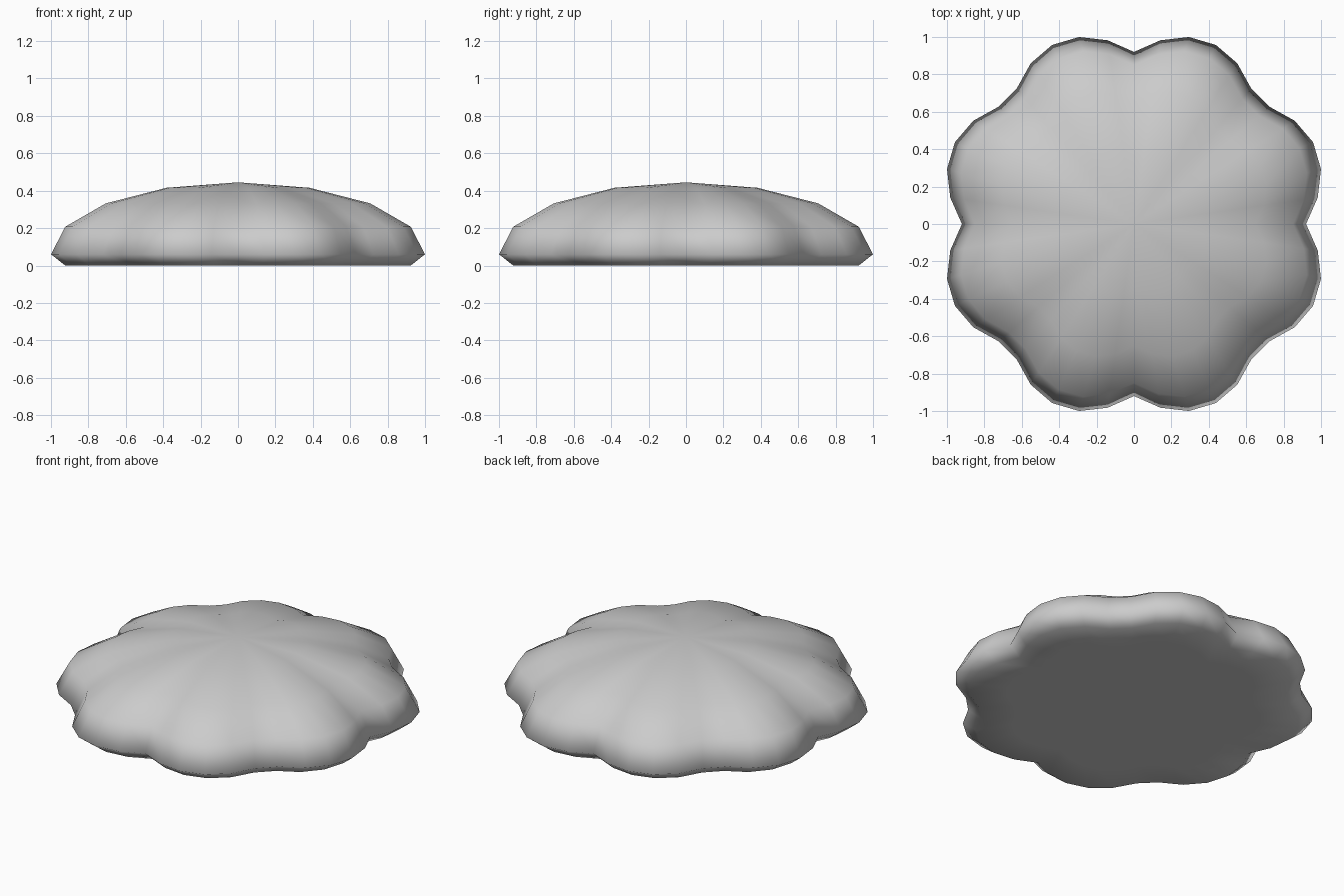
import bpy, bmesh, math

if "Cube" in bpy.data.objects:
    bpy.data.objects.remove(bpy.data.objects["Cube"])

LOBES, HEIGHT, EQUATOR = 8, 0.385, 0.06

# Scalloped cushion: a low sphere, lobed around z, squashed and flattened below
bm = bmesh.new()
bmesh.ops.create_uvsphere(bm, u_segments=44, v_segments=8, radius=1.0)
for v in bm.verts:
    angle = math.atan2(v.co.y, v.co.x)
    lobe = 0.92 + 0.134 * abs(math.sin(angle * LOBES / 2))
    v.co.x *= lobe
    v.co.y *= lobe
    v.co.z = max(0.0, EQUATOR + HEIGHT * v.co.z)
for f in bm.faces:
    f.smooth = True
mesh = bpy.data.meshes.new("scalloped_cushion")
bm.to_mesh(mesh)
bm.free()
cushion = bpy.data.objects.new("scalloped_cushion", mesh)
bpy.context.collection.objects.link(cushion)
